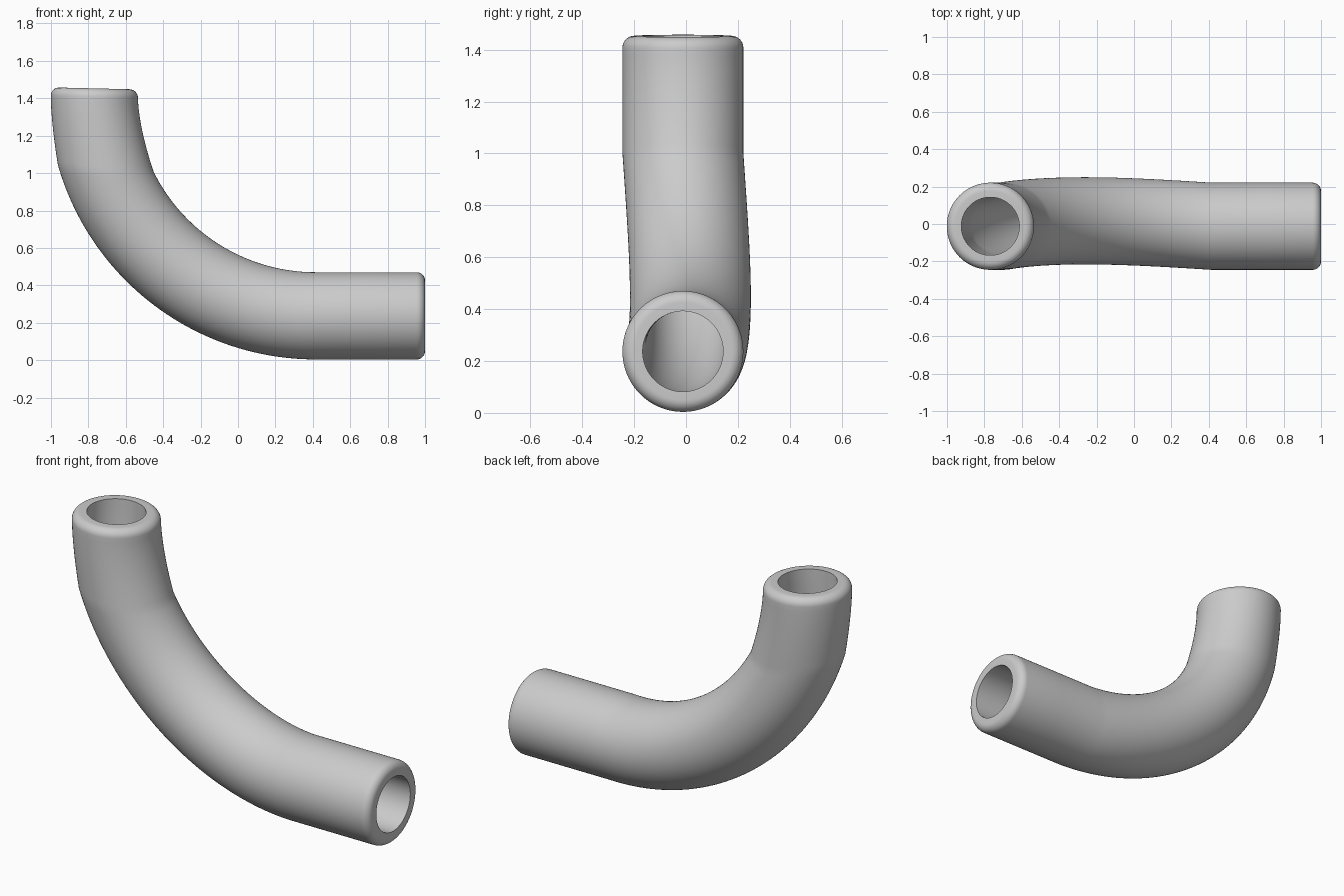
import bpy, bmesh
from math import sin, cos, pi, radians

if "Cube" in bpy.data.objects:
    bpy.data.objects.remove(bpy.data.objects["Cube"])

SIDES = 96
RO, RI, F = 0.233, 0.155, 0.045        # outer radius, bore radius, rim fillet
YC, ZC = -0.012, 0.237                 # axis of the straight leg
BEND, BX = 1.2, 0.415                  # bend radius and where the bend starts
TOP_X, TOP_Z, TILT = -0.768, 1.453, 0.024


def straight(x, r, a):
    return (x, YC + r * sin(a), ZC + r * cos(a))


def bend(s, r, a):
    # swept bend that finishes on a slanted joint and bulges sideways midway
    u = r * cos(a)                     # positive towards the inside of the bend
    t = s * radians(68.8 - 5.2 * u / RO)
    rad = BEND - u
    y = YC + 0.029 * sin(pi * s) + r * sin(a)
    return (BX - rad * sin(t), y, ZC + BEND - rad * cos(t))


def top(r, drop, a):
    u = r * cos(a)
    return (TOP_X + u, YC + r * sin(a), TOP_Z - drop - TILT * u)


def neck(s, r, drop, a):
    # flowing from the joint into the vertical mouth
    p, q = bend(1, r, a), top(r, drop, a)
    k = (1 - s) ** 1.6
    return (q[0] + (p[0] - q[0]) * k, q[1], p[2] + (q[2] - p[2]) * s)


def wall(r, inset):
    # stations along one surface, from the right mouth to the top mouth
    st = [lambda a, x=x: straight(x, r, a) for x in (1 - inset, 0.7, BX)]
    st += [lambda a, i=i: bend(i / 48, r, a) for i in range(1, 49)]
    st += [lambda a, i=i: neck(i / 14, r, inset, a) for i in range(1, 15)]
    return st


arc = [i * pi / 16 for i in range(1, 9)]
stations = wall(RO, F)
# rounded top rim
stations += [lambda a, b=b: top(RO - F + F * cos(b), F - F * sin(b), a) for b in arc]
# bore, back to the right mouth
stations += wall(RI, 0)[::-1]
# rounded right rim
stations += [lambda a, b=b: straight(1 - F + F * sin(b), RO - F + F * cos(b), a)
             for b in arc[::-1]]

bm = bmesh.new()
rings = [[bm.verts.new(st(2 * pi * j / SIDES)) for j in range(SIDES)] for st in stations]
for i, ring in enumerate(rings):
    nxt = rings[(i + 1) % len(rings)]
    for j in range(SIDES):
        k = (j + 1) % SIDES
        bm.faces.new((ring[j], ring[k], nxt[k], nxt[j]))
bmesh.ops.recalc_face_normals(bm, faces=bm.faces)
mesh = bpy.data.meshes.new("bent_tube")
bm.to_mesh(mesh)
bm.free()

tube = bpy.data.objects.new("bent_tube", mesh)
bpy.context.collection.objects.link(tube)
bpy.context.view_layer.objects.active = tube
tube.select_set(True)
bpy.ops.object.shade_smooth_by_angle(angle=radians(35))
